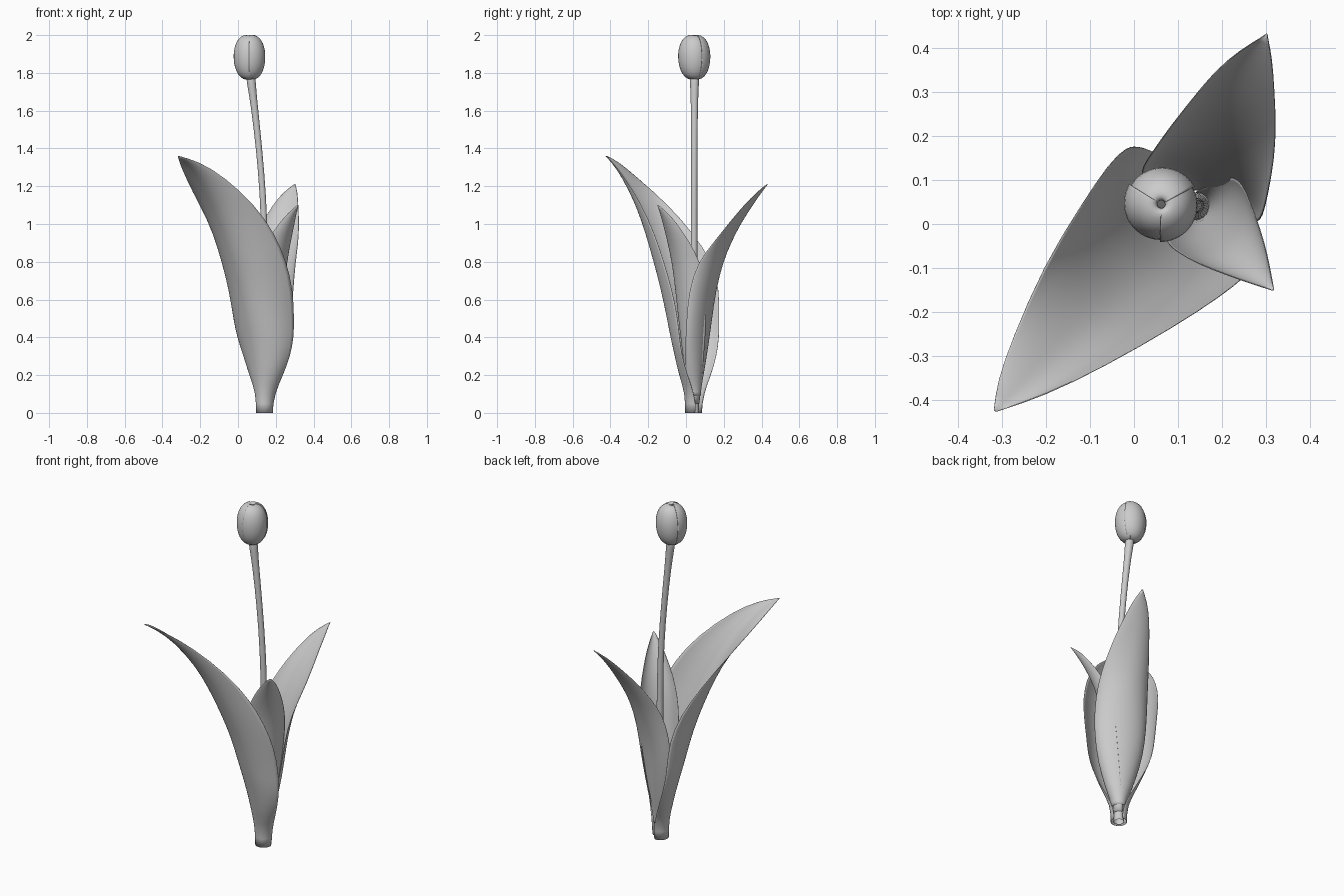
import bpy, math

BASE = (0.14, 0.04)          # foot of the plant

grey = bpy.data.materials.new("plain grey")
grey.diffuse_color = (0.6, 0.6, 0.6, 1)


def sheet(name, rows, closed=False, thickness=0.0, subdiv=1):
    """Skin a list of equally long point rows into a smooth surface."""
    n = len(rows[0])
    verts = [p for r in rows for p in r]
    faces = []
    for i in range(len(rows) - 1):
        for j in range(n if closed else n - 1):
            k = (j + 1) % n
            faces.append((i * n + j, i * n + k, (i + 1) * n + k, (i + 1) * n + j))
    mesh = bpy.data.meshes.new(name)
    mesh.from_pydata(verts, [], faces)
    mesh.materials.append(grey)
    mesh.shade_smooth()
    ob = bpy.data.objects.new(name, mesh)
    bpy.context.collection.objects.link(ob)
    if subdiv:
        sub = ob.modifiers.new("smooth", 'SUBSURF')
        sub.levels = sub.render_levels = subdiv
    if thickness:
        sol = ob.modifiers.new("thickness", 'SOLIDIFY')
        sol.thickness = thickness
        sol.offset = 0
    return ob


def leaf(name, heading, table, n=16):
    """Table rows: height, midrib distance, then edge distance and half width per side."""
    a = math.radians(heading)
    dx, dy = math.cos(a), math.sin(a)
    top = table[-1][0]
    rows = []
    for z, mid, edge_a, w_a, edge_b, w_b in table:
        # the leaf wraps round the stem at its foot and flattens towards the tip
        wrap = math.radians(85 + 70 * max(0, 1 - z / 0.3) - 40 * max(0, z / top - 0.4) / 0.6)
        row = []
        for j in range(n + 1):
            t = wrap * (2 * j / n - 1)
            edge, w = (edge_a, w_a) if t > 0 else (edge_b, w_b)
            p = w * math.sin(t) / math.sin(min(wrap, math.pi / 2))
            o = edge + (mid - edge) * (math.cos(t) - math.cos(wrap)) / (1 - math.cos(wrap))
            row.append((BASE[0] + o * dx + p * dy, BASE[1] + o * dy - p * dx, z))
        rows.append(row)
    return sheet(name, rows, thickness=0.002)


# leaves
leaf("large_leaf", 225.5, [
    (0, .045, -.04, .044, -.04, .044), (.1, .046, -.04, .045, -.04, .045),
    (.2, .065, -.035, .1, -.045, .098), (.3, .085, -.025, .148, -.052, .14),
    (.4, .11, -.01, .183, -.055, .163), (.5, .138, 0, .193, -.05, .17),
    (.65, .178, .01, .205, -.025, .187), (.8, .235, .065, .21, .03, .194),
    (.95, .3, .185, .186, .11, .183), (1.1, .378, .335, .153, .23, .157),
    (1.25, .495, .51, .085, .41, .106), (1.33, .59, .6, .043, .55, .056),
    (1.36, .652, .65, .004, .65, .004)])
leaf("back_leaf", 67.5, [
    (.09, .038, -.03, .036, -.03, .036), (.13, .04, -.03, .042, -.03, .042),
    (.2, .05, -.02, .07, -.02, .07), (.35, .07, 0, .118, 0, .118),
    (.5, .085, .02, .143, .02, .14), (.65, .11, .035, .15, .035, .146),
    (.8, .155, .085, .142, .075, .138), (.9, .2, .165, .125, .14, .124),
    (1.0, .255, .24, .099, .21, .104), (1.1, .328, .315, .063, .3, .078),
    (1.17, .385, .378, .032, .367, .043), (1.21, .425, .42, .003, .42, .003)])
leaf("small_leaf", -47, [
    (.05, .03, -.025, .03, -.025, .03), (.15, .034, -.02, .04, -.02, .04),
    (.3, .05, -.01, .07, -.01, .07), (.5, .07, 0, .095, 0, .1),
    (.7, .1, .02, .105, .02, .115), (.8, .12, .05, .1, .055, .107),
    (.9, .152, .1, .085, .105, .087), (1.0, .2, .165, .053, .17, .057),
    (1.06, .233, .215, .027, .215, .03), (1.1, .26, .257, .003, .257, .003)])

# stem
path = [(.14, 0, .03), (.14, .15, .026), (.142, .5, .02), (.142, .9, .018), (.133, 1.15, .017),
        (.112, 1.4, .017), (.087, 1.62, .019), (.074, 1.72, .023),
        (.069, 1.765, .026), (.067, 1.785, .02)]
sheet("stem", [[(x + r * math.cos(k * math.pi / 6), .04 + .005 * z / 1.8 + r * math.sin(k * math.pi / 6), z)
                for k in range(12)] for x, z, r in path], closed=True)

# bud: three overlapping petals, each tucked under the next one
profile = [(.012, 1.768), (.04, 1.772), (.062, 1.793), (.079, 1.832), (.085, 1.88),
           (.083, 1.92), (.072, 1.96), (.054, 1.986), (.032, 1.999), (.015, 2.001), (.01, 1.99)]
for i in range(3):
    rows = []
    for r, z in profile:
        row = []
        for j in range(15):
            t = j / 14
            a = math.radians(268 + 120 * i + 140 * t)
            k = r * (1.015 - 0.07 * t)
            row.append((.062 + k * math.cos(a), .045 + k * math.sin(a), z - 0.004 * t))
        rows.append(row)
    sheet(f"petal_{i + 1}", rows, thickness=0.003)
